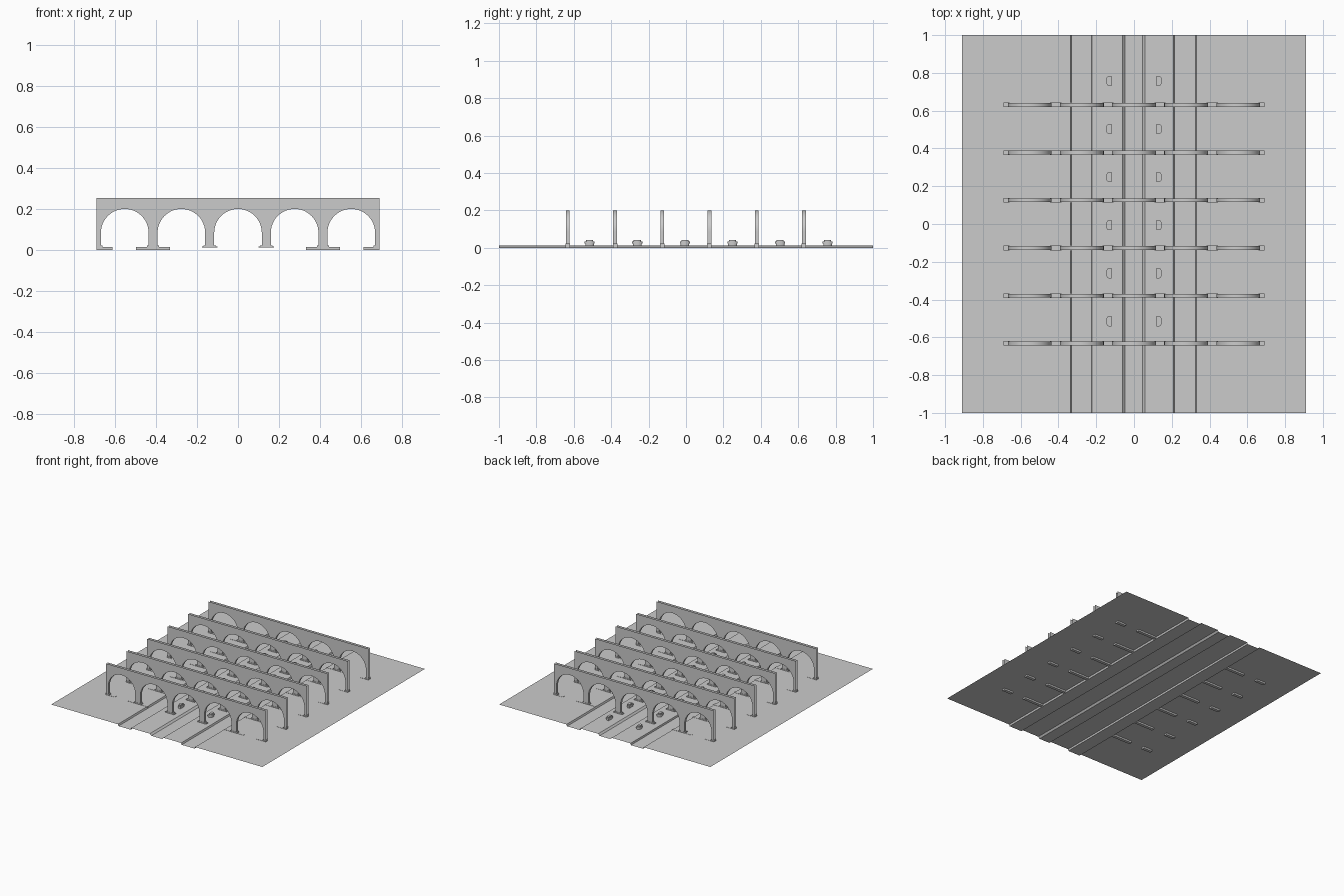
import bpy, bmesh, math

if "Cube" in bpy.data.objects:
    bpy.data.objects.remove(bpy.data.objects["Cube"])

FLOOR = 0.013          # level of platforms and outer ground
BAY = 0.276            # arch spacing
R = 0.116              # arch radius
SPRING = 0.085
TOP = 0.255
HALF_T = 0.010         # half wall thickness


def finish(bm, name, recalc=True, smooth=False):
    bmesh.ops.remove_doubles(bm, verts=bm.verts, dist=0.00005)
    if recalc:
        bmesh.ops.recalc_face_normals(bm, faces=bm.faces)
    me = bpy.data.meshes.new(name)
    bm.to_mesh(me)
    bm.free()
    ob = bpy.data.objects.new(name, me)
    bpy.context.collection.objects.link(ob)
    if smooth:
        bpy.ops.object.select_all(action='DESELECT')
        ob.select_set(True)
        bpy.context.view_layer.objects.active = ob
        bpy.ops.object.shade_smooth_by_angle(angle=math.radians(30))
    return ob


def quad(bm, *pts):
    bm.faces.new([bm.verts.new(p) for p in pts])


def prism(bm, outline, z0, z1):
    lo = [bm.verts.new((x, y, z0)) for x, y in outline]
    hi = [bm.verts.new((x, y, z1)) for x, y in outline]
    n = len(lo)
    bm.faces.new(lo[::-1])
    bm.faces.new(hi)
    for i in range(n):
        j = (i + 1) % n
        bm.faces.new((lo[i], lo[j], hi[j], hi[i]))


def box(bm, x0, x1, y0, y1, z0, z1):
    prism(bm, [(x0, y0), (x1, y0), (x1, y1), (x0, y1)], z0, z1)


# Ground sheet with three sunken track beds between two platforms
profile = [(-0.91, FLOOR), (-0.335, FLOOR), (-0.33, 0), (-0.225, 0),
           (-0.222, FLOOR), (-0.06, FLOOR), (-0.047, 0), (0.045, 0),
           (0.057, FLOOR), (0.21, FLOOR), (0.215, 0), (0.325, 0),
           (0.33, FLOOR), (0.91, FLOOR)]
bm = bmesh.new()
for (xa, za), (xb, zb) in zip(profile, profile[1:]):
    quad(bm, (xa, -1, za), (xb, -1, zb), (xb, 1, zb), (xa, 1, za))
finish(bm, "station_ground", recalc=False)


# Arched screen wall: two thin skins joined by the arch linings, open on top
def arch_wall(y, index):
    bm = bmesh.new()
    for b in range(-2, 3):
        cx = b * BAY
        floor_l = FLOOR if abs(b - 0.5) < 1.1 else 0
        floor_r = FLOOR if abs(b + 0.5) < 1.1 else 0
        arc = [(cx - R * math.cos(math.pi * i / 24),
                SPRING + R * math.sin(math.pi * i / 24)) for i in range(25)]
        for yy in (y - HALF_T, y + HALF_T):
            for (xa, za), (xb, zb) in zip(arch := arc, arc[1:]):
                quad(bm, (xa, yy, za), (xb, yy, zb), (xb, yy, TOP), (xa, yy, TOP))
            for s, f in ((-1, floor_l), (1, floor_r)):
                xa, xb = cx + s * R, cx + s * BAY / 2
                quad(bm, (xa, yy, SPRING), (xb, yy, SPRING), (xb, yy, TOP), (xa, yy, TOP))
                quad(bm, (xa, yy, f), (xb, yy, f), (xb, yy, SPRING), (xa, yy, SPRING))
        lining = [(cx - R, floor_l)] + arc + [(cx + R, floor_r)]
        for (xa, za), (xb, zb) in zip(lining, lining[1:]):
            quad(bm, (xa, y - HALF_T, za), (xb, y - HALF_T, zb),
                 (xb, y + HALF_T, zb), (xa, y + HALF_T, za))
    finish(bm, f"arch_wall_{index}", smooth=True)

    # Pillar feet: wide footing on the outer pillars, small one on the platforms
    bm = bmesh.new()
    t = HALF_T + 0.002
    for s in (-1, 1):
        for k, half in ((0.5, 0.038), (1.5, 0.083)):
            c = s * k * BAY
            box(bm, c - half, c + half, y - t, y + t, FLOOR if k < 1 else 0.0,
                0.019 if k < 1 else 0.0145)
            box(bm, c - 0.03, c + 0.03, y - t, y + t, 0.0145, 0.022)
        e = s * 2.5 * BAY
        box(bm, *sorted((e, e - s * 0.078)), y - t, y + t, 0, 0.0145)
        box(bm, *sorted((e, e - s * 0.03)), y - t, y + t, 0.0145, 0.022)
    finish(bm, f"pillar_feet_{index}")


for i in range(6):
    arch_wall(-0.632 + 0.2525 * i, i + 1)


# Rounded platform benches, curved side facing outwards
def bench(s, y, index):
    bm = bmesh.new()
    for k, z0, z1 in ((0.85, FLOOR, 0.022), (1.0, 0.022, 0.034), (0.7, 0.034, 0.041)):
        pts = [(-0.014 * k, -0.027 * k)]
        for i in range(9):
            a = -math.pi / 2 + math.pi * i / 8
            pts.append((0.001 + 0.015 * k * math.cos(a), 0.027 * k * math.sin(a)))
        pts.append((-0.014 * k, 0.027 * k))
        prism(bm, [(s * (0.132 + px), y + py) for px, py in pts], z0, z1)
    finish(bm, f"platform_bench_{index}")


for i in range(6):
    for j, s in enumerate((-1, 1)):
        bench(s, -0.515 + 0.2545 * i, i * 2 + j + 1)
